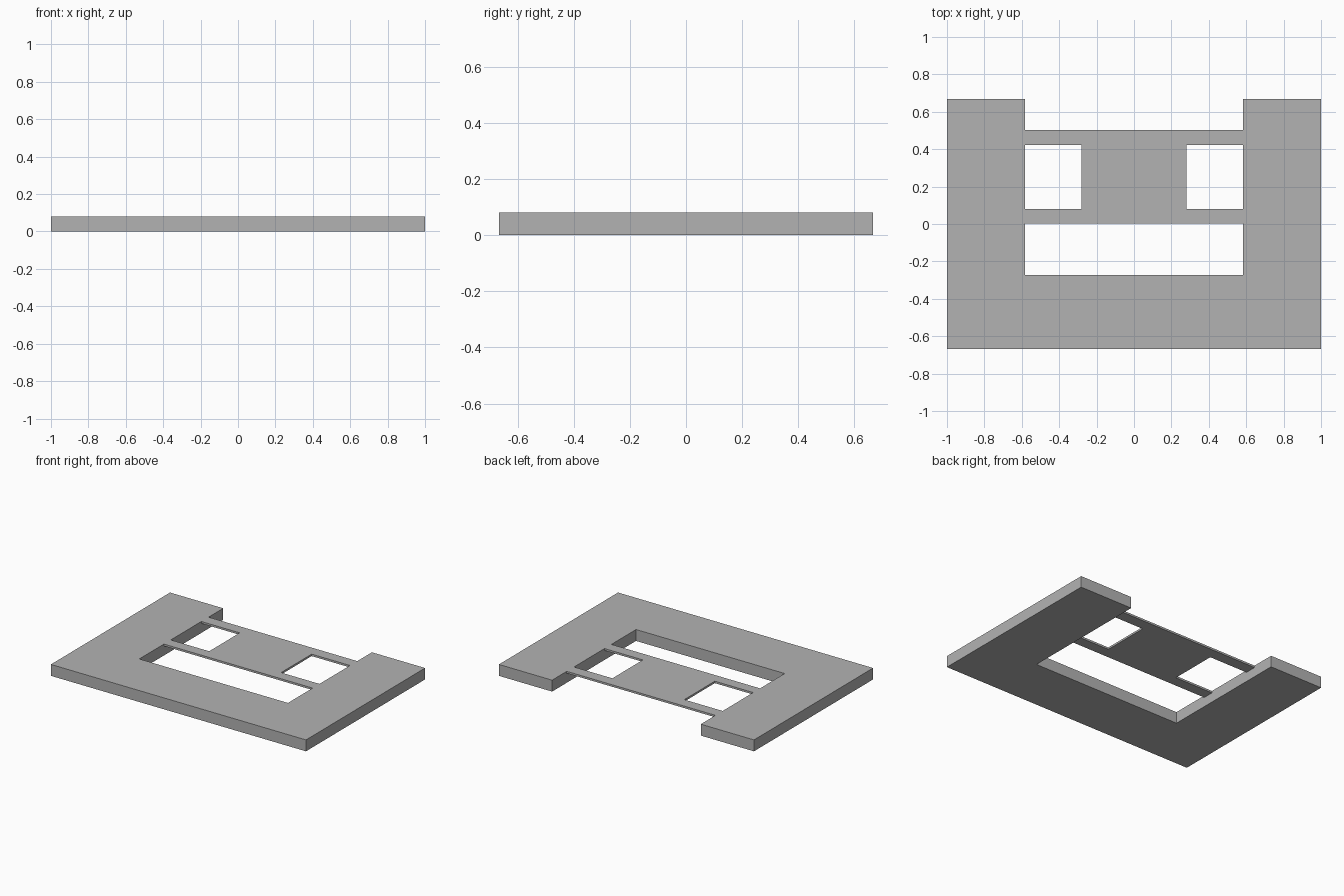
import bpy
import bmesh

cube = bpy.data.objects.get("Cube")
if cube:
    bpy.data.objects.remove(cube, do_unlink=True)

# Single grey finish
grey = bpy.data.materials.new("plain_grey")
grey.use_nodes = True
color = (0.45, 0.45, 0.45, 1)
grey.diffuse_color = color
grey.node_tree.nodes["Principled BSDF"].inputs["Base Color"].default_value = color


def slab(name, half_outline, bottom, top):
    """Mirror a right-half outline across x = 0 and extrude it upwards."""
    outline = half_outline + [(-x, y) for x, y in reversed(half_outline)]
    bm = bmesh.new()
    base = bm.faces.new([bm.verts.new((x, y, bottom)) for x, y in outline])
    lid = bmesh.ops.extrude_face_region(bm, geom=[base])["geom"]
    verts = [v for v in lid if isinstance(v, bmesh.types.BMVert)]
    bmesh.ops.translate(bm, verts=verts, vec=(0, 0, top - bottom))
    bmesh.ops.recalc_face_normals(bm, faces=bm.faces)
    mesh = bpy.data.meshes.new(name)
    bm.to_mesh(mesh)
    bm.free()
    mesh.materials.append(grey)
    obj = bpy.data.objects.new(name, mesh)
    bpy.context.collection.objects.link(obj)
    return obj


outer, inner = 1.0, 0.583
end = 0.667
height = 0.081
thin = 0.014

# Thick U-shaped frame, open at the back
slab("frame", [(outer, -end), (outer, end), (inner, end), (inner, -0.273)], 0, height)

# Thin bridge flush with the frame top, notched to leave a window on each side
post = 0.282
front, back = 0.003, 0.503
sill, head = 0.08, 0.422
slab("bridge_plate",
     [(inner, front), (inner, sill), (post, sill),
      (post, head), (inner, head), (inner, back)],
     height - thin, height)
